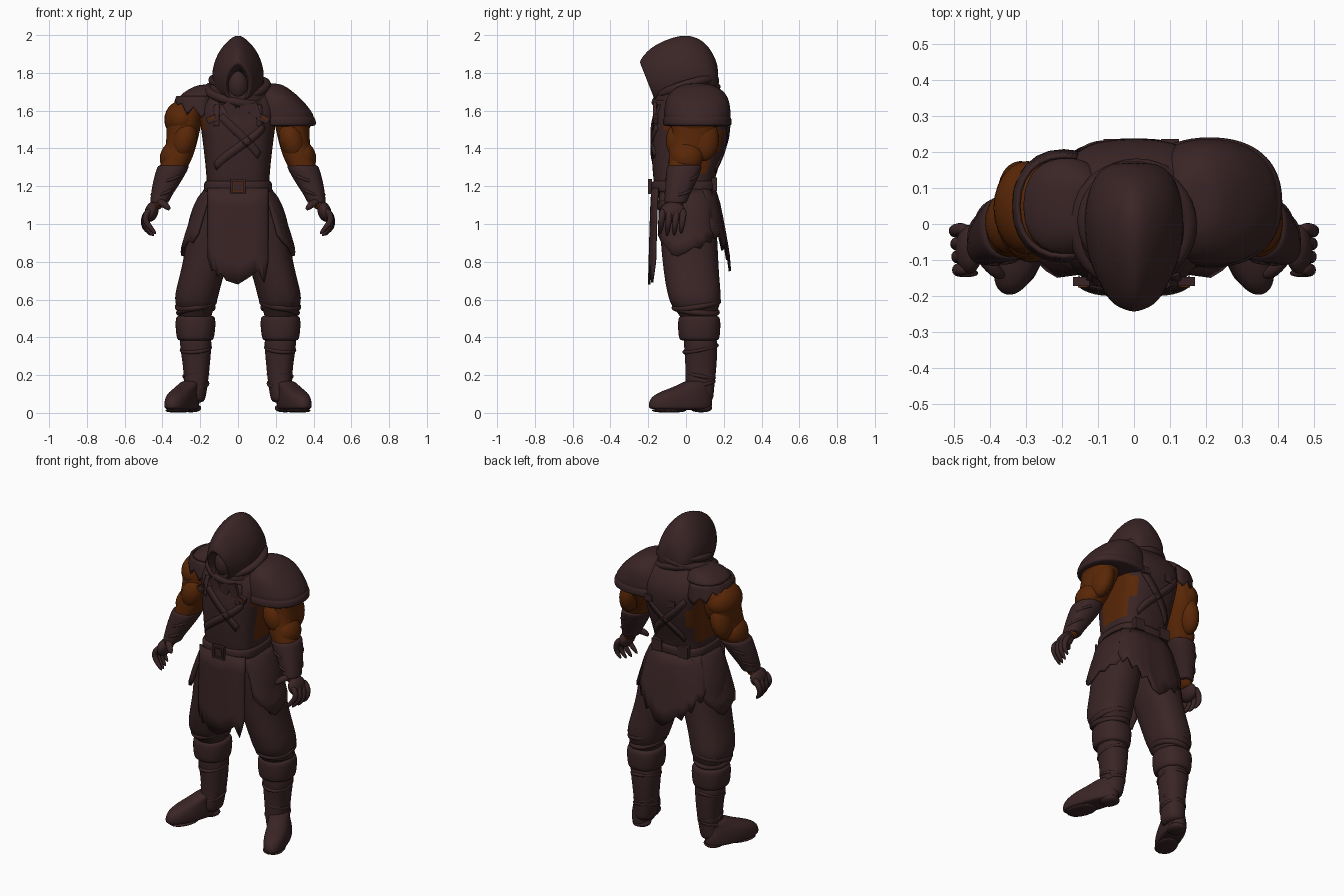
import bpy, bmesh, math
from mathutils import Vector

cube = bpy.data.objects.get("Cube")
if cube:
    bpy.data.objects.remove(cube)


def material(name, rgb):
    m = bpy.data.materials.new(name)
    m.use_nodes = True
    m.diffuse_color = (*rgb, 1)
    m.node_tree.nodes["Principled BSDF"].inputs["Base Color"].default_value = (*rgb, 1)
    return m


CLOTH = material("dark brown cloth", (0.042, 0.018, 0.019))
SKIN = material("rust skin", (0.1, 0.02, 0.002))


def add(name, verts, faces, mat, levels=0, thick=0):
    me = bpy.data.meshes.new(name)
    me.from_pydata([tuple(v) for v in verts], [], faces)
    bm = bmesh.new()
    bm.from_mesh(me)
    bmesh.ops.recalc_face_normals(bm, faces=bm.faces)
    bm.to_mesh(me)
    bm.free()
    me.materials.append(mat)
    for p in me.polygons:
        p.use_smooth = True
    ob = bpy.data.objects.new(name, me)
    bpy.context.collection.objects.link(ob)
    if thick:
        s = ob.modifiers.new("thickness", 'SOLIDIFY')
        s.thickness = thick
        s.offset = 0
    if levels:
        s = ob.modifiers.new("smooth", 'SUBSURF')
        s.levels = s.render_levels = levels
    return ob


def skin_rings(name, rings, mat, levels=2):
    """Join closed rings of points into a capped body."""
    n = len(rings[0])
    verts = [p for r in rings for p in r]
    faces = [(k * n + i, k * n + (i + 1) % n, (k + 1) * n + (i + 1) % n, (k + 1) * n + i)
             for k in range(len(rings) - 1) for i in range(n)]
    faces += [tuple(range(n)), tuple(range(len(verts) - n, len(verts)))]
    return add(name, verts, faces, mat, levels)


def oval(a, rx, ry, power=2):
    c, s = math.cos(a), math.sin(a)
    return (math.copysign(abs(c) ** (2 / power), c) * rx,
            math.copysign(abs(s) ** (2 / power), s) * ry)


def loft(name, rings, mat, side=1, sides=14, power=2.3, yaw=0):
    """Stack level oval rings given as x, y, z, radius x, radius y."""
    out = []
    for x, y, z, rx, ry in rings:
        ring = []
        for i in range(sides):
            u, v = oval(math.tau * i / sides, rx * 1.035, ry * 1.035, power)
            px = x + u * math.cos(yaw) - v * math.sin(yaw)
            py = y + u * math.sin(yaw) + v * math.cos(yaw)
            ring.append((side * px, py, z))
        out.append(ring)
    return skin_rings(name, out, mat)


def primitive(name, mat, smooth=True):
    ob = bpy.context.object
    ob.name = name
    ob.data.materials.append(mat)
    for p in ob.data.polygons:
        p.use_smooth = smooth
    return ob


def ball(name, loc, scale, mat, side=1, lean=0):
    bpy.ops.mesh.primitive_uv_sphere_add(segments=24, ring_count=14, rotation=(0, side * lean, 0),
                                         location=(side * loc[0], loc[1], loc[2]))
    bpy.context.object.scale = scale
    return primitive(name, mat)


def block(name, loc, size, mat, rot=(0, 0, 0)):
    bpy.ops.mesh.primitive_cube_add(size=1, location=loc, rotation=rot)
    bpy.context.object.scale = size
    ob = primitive(name, mat, False)
    b = ob.modifiers.new("soft edge", 'BEVEL')
    b.width = 0.004
    return ob


def wrap(name, loc, rx, ry, thick, mat, tilt=(0, 0, 0)):
    """A rolled fold of cloth around the body."""
    bpy.ops.mesh.primitive_torus_add(major_segments=36, minor_segments=10, major_radius=1,
                                     minor_radius=thick / rx, location=loc, rotation=tilt)
    bpy.context.object.scale = (rx, ry, rx)
    return primitive(name, mat)


def cord(name, pts, radii, mat, side=1):
    """A tapering finger-like tube."""
    pts = [Vector((side * x, y, z)) for x, y, z in pts]
    rings = []
    for i, p in enumerate(pts):
        t = (pts[min(i + 1, len(pts) - 1)] - pts[max(i - 1, 0)]).normalized()
        a = t.cross(Vector((0, 1, 0.01))).normalized()
        b = t.cross(a)
        rings.append([p + radii[i] * (a * math.cos(k * math.tau / 8) + b * math.sin(k * math.tau / 8))
                      for k in range(8)])
    return skin_rings(name, rings, mat, 1)


def skirt(name, mid, spread, top, bottoms, r0, r1, power=2.5, cx=0, cy=0):
    """A hanging panel around the body with a torn lower edge."""
    n, rows = len(bottoms), 6
    verts = []
    for k in range(rows):
        t = k / (rows - 1)
        e = t ** 0.7
        for i, low in enumerate(bottoms):
            a = math.radians(mid + spread * (2 * i / (n - 1) - 1))
            u, v = oval(a, r0[0] + (r1[0] - r0[0]) * e, r0[1] + (r1[1] - r0[1]) * e, power)
            verts.append((u + cx, v + cy, top + (low - top) * t))
    faces = [(k * n + i, k * n + i + 1, (k + 1) * n + i + 1, (k + 1) * n + i)
             for k in range(rows - 1) for i in range(n - 1)]
    return add(name, verts, faces, CLOTH, thick=0.012)


# Torso vest with bare flanks
torso = loft("torso", [(0, -.01, 1.12, .15, .14), (0, -.01, 1.18, .16, .15), (0, -.01, 1.26, .163, .162),
                       (0, .01, 1.38, .175, .188), (0, .025, 1.5, .19, .205), (0, .035, 1.6, .205, .2),
                       (0, .04, 1.67, .19, .165), (0, .03, 1.73, .13, .12), (0, .02, 1.78, .08, .08)],
             CLOTH, sides=20, power=3)
torso.data.materials.append(SKIN)
for p in torso.data.polygons:
    c = p.center
    if abs(c.x) > .14 and -.1 < c.y < .18 and 1.25 < c.z < 1.62:
        p.material_index = 1

# Hood: pointed arches from the inner face opening back over the head
half = [(0, 1), (.4, .8), (.76, .48), (.98, .02), (.95, -.45), (.62, -.85)]
arch = half + [(0, -1)] + [(-u, v) for u, v in reversed(half[1:])]
hood_rings = [(-.13, 1.74, .052, .07, 0), (-.175, 1.74, .056, .085, -.03), (-.202, 1.75, .064, .1, -.04),
              (-.208, 1.755, .076, .112, -.045), (-.165, 1.785, .102, .16, -.03), (-.085, 1.8, .138, .198, 0),
              (.01, 1.812, .146, .208, 0), (.09, 1.805, .135, .175, .01), (.15, 1.785, .105, .115, 0),
              (.172, 1.77, .055, .06, 0)]
skin_rings("hood", [[(u * w, y + v * lean, z + v * h) for u, v in arch]
                    for y, z, w, h, lean in hood_rings], CLOTH)
ball("masked_face", (0, -.12, 1.74), (.06, .07, .09), CLOTH)

# Cowl and scarf folds around the neck, with hanging ends
loft("cowl", [(0, -.01, 1.6, .14, .155), (0, 0, 1.64, .17, .17), (0, 0, 1.7, .165, .165),
              (0, .01, 1.76, .135, .145), (0, .01, 1.8, .11, .12)], CLOTH, sides=18, power=2)
for z, y, r, t, tx, ty in [(1.75, .012, .138, .02, .2, .1), (1.715, .005, .153, .024, .3, -.16),
                           (1.685, 0, .162, .024, .25, .18), (1.66, 0, .16, .022, .38, -.1)]:
    wrap("scarf_fold", (0, y, z), r, r * 1.01, t, CLOTH, (tx, ty, 0))
for x, z, lean in [(.03, 1.6, .35), (.085, 1.6, -.3), (-.04, 1.61, -.5)]:
    block("scarf_end", (x, -.165, z), (.055, .018, .08), CLOTH, (0, lean, 0))


# Crossed straps laid on the vest, front and back
def strap(name, a, b, y, width=.045):
    a, b = Vector((a[0], y, a[1])), Vector((b[0], y, b[1]))
    d = (b - a).normalized()
    w = Vector((-d.z, 0, d.x)) * width / 2
    verts = []
    for i in range(17):
        p = a.lerp(b, i / 16)
        verts += [p - w, p + w]
    ob = add(name, verts, [(2 * i, 2 * i + 1, 2 * i + 3, 2 * i + 2) for i in range(16)], CLOTH)
    s = ob.modifiers.new("lay on vest", 'SHRINKWRAP')
    s.target = torso
    s.wrap_mode = 'ABOVE_SURFACE'
    s.offset = .002
    t = ob.modifiers.new("thickness", 'SOLIDIFY')
    t.thickness = .008
    t.offset = 0


strap("front_strap", (.17, 1.52), (-.15, 1.3), -.2)
strap("front_strap", (-.1, 1.58), (.13, 1.36), -.2)
for s in (-1, 1):
    strap("back_strap", (s * .16, 1.56), (s * -.14, 1.26), .24)
    strap("front_shoulder_strap", (s * .13, 1.66), (s * .13, 1.52), -.2)
    block("chest_buckle", (s * .14, -.16, 1.555), (.05, .025, .035), CLOTH, (0, s * .4, 0))
    block("buckle_pin", (s * .14, -.174, 1.56), (.03, .006, .012), SKIN, (0, s * .4, 0))
for x in (-.06, .1):
    block("back_buckle", (x, .226, 1.53), (.05, .02, .04), CLOTH)

# Arms, bracers and hands
ARM = [(.24, .05, 1.67, .05, .07), (.27, .05, 1.63, .085, .11), (.285, .045, 1.56, .095, .125),
       (.29, .045, 1.49, .087, .118), (.30, .02, 1.42, .08, .105), (.315, 0, 1.36, .078, .092),
       (.345, -.01, 1.29, .073, .08), (.375, -.03, 1.22, .065, .07), (.42, -.06, 1.12, .038, .047),
       (.44, -.065, 1.07, .03, .045)]
BRACER = [(.338, -.005, 1.315, .074, .082), (.343, -.007, 1.305, .084, .094), (.358, -.017, 1.265, .08, .088),
          (.382, -.03, 1.21, .071, .078), (.41, -.05, 1.14, .052, .062), (.416, -.055, 1.115, .05, .06),
          (.418, -.055, 1.11, .04, .05)]
for s, tag in [(1, "left"), (-1, "right")]:
    loft(tag + "_arm", ARM, SKIN, s)
    ball(tag + "_deltoid", (.296, .045, 1.555), (.094, .13, .1), SKIN, s, -.2)
    ball(tag + "_biceps", (.285, -.035, 1.44), (.066, .072, .1), SKIN, s, -.3)
    ball(tag + "_triceps", (.315, .09, 1.45), (.06, .085, .12), SKIN, s, -.2)
    ball(tag + "_forearm_muscle", (.345, .005, 1.36), (.066, .088, .085), SKIN, s, -.4)
    loft(tag + "_bracer", BRACER, CLOTH, s)
    for x, y, z, r in [(.365, -.02, 1.25, .078), (.396, -.04, 1.175, .063)]:
        wrap(tag + "_bracer_band", (s * x, y, z), r, r * 1.1, .008, CLOTH, (.2, s * .35, 0))
    ball(tag + "_palm", (.458, -.07, 1.065), (.036, .068, .055), CLOTH, s, -.3)
    for i in range(4):
        y, d, c = -.125 + .037 * i, .01 * abs(i - 1.4), .012 * (i - 1.5)
        cord(tag + "_finger", [(.46, y, 1.08), (.49, y, 1.05), (.497 + c / 4, y - .005, 1.0 + d),
                               (.48 + c, y - .01, .965 + d), (.45 + c, y - .012, .93 + d)],
             [.017, .02, .018, .016, .007], CLOTH, s)
    cord(tag + "_thumb", [(.43, -.08, 1.12), (.395, -.12, 1.11), (.375, -.14, 1.09), (.36, -.145, 1.075)],
         [.022, .023, .018, .009], CLOTH, s)

# Layered pad on the left shoulder, torn cape on the right
loft("shoulder_pad", [(.17, .06, 1.745, .04, .05), (.175, .06, 1.73, .075, .1), (.185, .06, 1.695, .11, .145),
                      (.195, .06, 1.655, .145, .165), (.205, .06, 1.6, .178, .172), (.209, .06, 1.575, .187, .173),
                      (.21, .06, 1.565, .185, .17), (.21, .06, 1.56, .196, .177), (.21, .06, 1.525, .2, .178),
                      (.21, .06, 1.515, .19, .17)], CLOTH, sides=20)
loft("right_shoulder_cape", [(-.15, .05, 1.74, .05, .06), (-.17, .05, 1.72, .08, .1),
                             (-.185, .05, 1.69, .11, .13), (-.195, .05, 1.655, .13, .14)], CLOTH, sides=18)
skirt("torn_cape_edge", 180, 105, 1.675,
      [1.58, 1.55, 1.6, 1.57, 1.64, 1.61, 1.65, 1.635, 1.655, 1.63, 1.64, 1.58, 1.62, 1.56, 1.6],
      (.125, .138), (.138, .152), 2.2, -.195, .05)

# Belt, buckle and pouches
loft("belt", [(0, -.01, 1.165, .165, .155), (0, -.01, 1.17, .178, .17), (0, -.01, 1.225, .175, .17),
              (0, -.01, 1.23, .162, .155)], CLOTH, sides=24, power=3)
block("buckle_inset", (0, -.186, 1.198), (.06, .008, .06), SKIN)
block("buckle_plate", (0, -.189, 1.196), (.045, .01, .045), CLOTH)
for s in (-1, 1):
    block("buckle_side", (s * .034, -.19, 1.198), (.012, .02, .08), CLOTH)
    block("buckle_bar", (0, -.19, 1.198 + s * .034), (.08, .02, .012), CLOTH)
    block("belt_pouch", (s * .09, .15, 1.21), (.07, .03, .07), CLOTH)

# Torn skirt panels
skirt("front_tabard", -90, 46, 1.19, [.82, .79, .75, .76, .72, .74, .70, .68, .72, .74, .76, .72, .69, .74, .8],
      (.185, .178), (.187, .195), 4)
skirt("back_tail", 90, 62, 1.19, [.98, .92, .95, .88, .9, .82, .84, .77, .75, .79, .83, .81, .88, .86, .94, .92, .98],
      (.18, .15), (.25, .232), 2.6)
for mid, tag in [(0, "left"), (180, "right")]:
    skirt(tag + "_hip_panel", mid, 50, 1.19, [.94, .9, .88, .84, .83, .85, .88, .87, .91, .9, .95],
          (.17, .165), (.298, .18))

# Baggy trousers, boots and feet
TROUSER = [(.09, 0, 1.2, .08, .14), (.115, .0, 1.13, .11, .15), (.14, .01, 1.0, .13, .15),
           (.155, .02, .85, .124, .148), (.195, .03, .72, .114, .144), (.22, .045, .62, .116, .14),
           (.224, .05, .57, .105, .128), (.224, .06, .53, .085, .1), (.225, .07, .48, .08, .09)]
SHIN = [(.225, .075, .42, .083, .088), (.224, .078, .36, .084, .088), (.22, .08, .25, .07, .082),
        (.222, .075, .16, .063, .076), (.23, .07, .09, .06, .075), (.23, .07, .05, .05, .07)]
CUFF = [(.225, .07, .515, .085, .09), (.225, .07, .51, .104, .11), (.225, .07, .46, .106, .112),
        (.226, .07, .39, .098, .108), (.226, .07, .38, .085, .092)]
FOOT = [(.298, -.03, .015, .06, .165), (.298, -.03, .03, .067, .177), (.296, -.028, .075, .068, .174),
        (.288, -.01, .11, .062, .142), (.262, .035, .14, .055, .09), (.238, .068, .175, .055, .072)]
for s, tag in [(1, "left"), (-1, "right")]:
    loft(tag + "_trouser_leg", TROUSER, CLOTH, s)
    loft(tag + "_boot_shaft", SHIN, CLOTH, s)
    loft(tag + "_boot_cuff", CUFF, CLOTH, s)
    loft(tag + "_foot", FOOT, CLOTH, s, yaw=.36)
    loft(tag + "_sole", [(.317, -.09, 0, .064, .095), (.317, -.09, .025, .067, .1)], CLOTH, s, yaw=.36)
    loft(tag + "_heel", [(.25, .08, 0, .056, .06), (.25, .08, .05, .056, .062)], CLOTH, s, yaw=.36)
    for z, r, tx in [(.575, .095, .15), (.545, .088, -.12)]:
        wrap(tag + "_knee_fold", (s * .223, .055, z), r, r * 1.18, .018, CLOTH, (tx, s * .15, 0))
    for z, r, tx in [(.34, .076, .2), (.2, .062, -.2), (.15, .062, .25)]:
        wrap(tag + "_boot_strap", (s * .223, .077, z), r, r * 1.15, .01, CLOTH, (tx, s * .1, 0))
